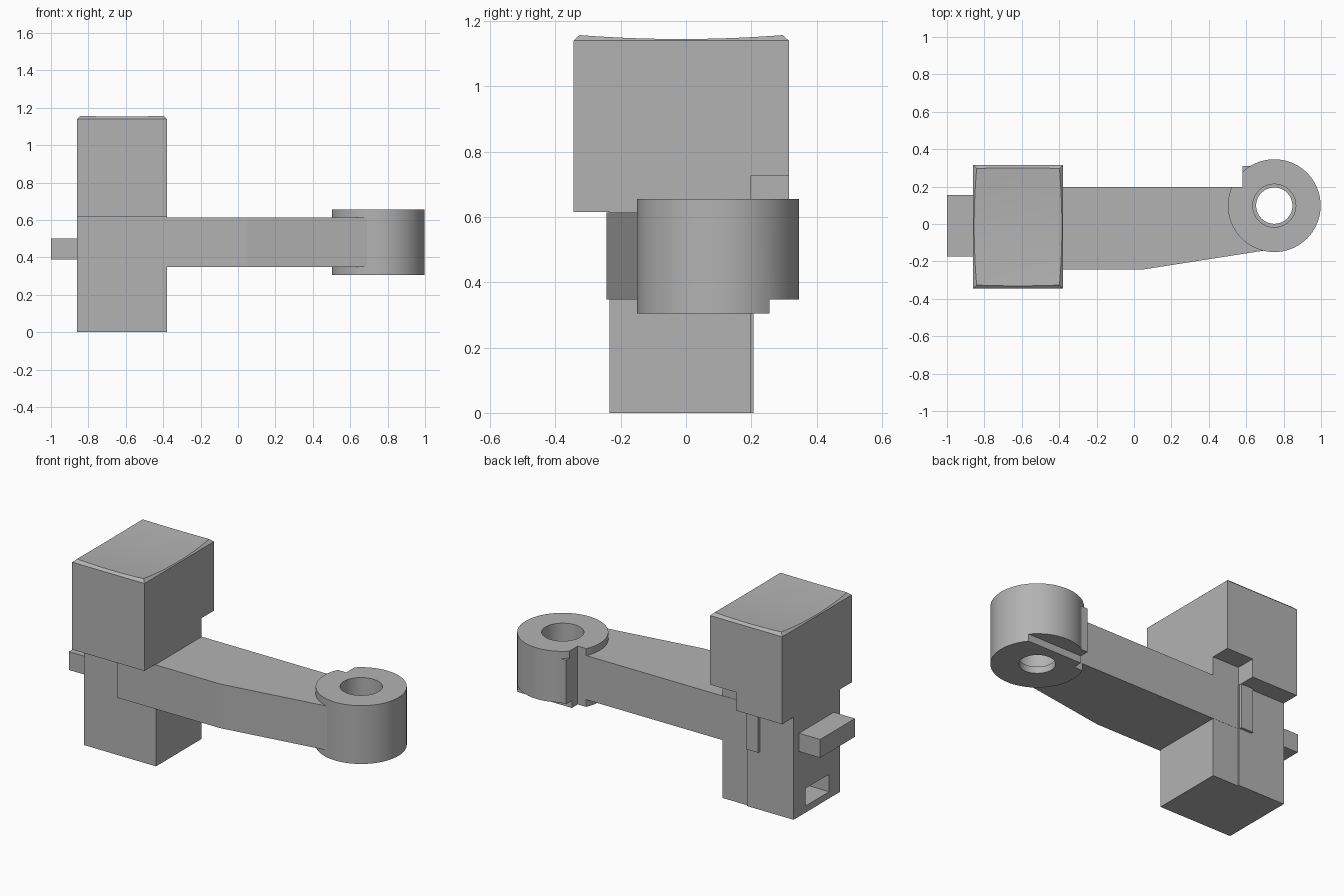
import bpy, bmesh, math

if "Cube" in bpy.data.objects:
    bpy.data.objects.remove(bpy.data.objects["Cube"])

grey = bpy.data.materials.new("plain grey")
grey.diffuse_color = (0.45, 0.45, 0.45, 1)
grey.use_nodes = True
grey.node_tree.nodes["Principled BSDF"].inputs["Base Color"].default_value = grey.diffuse_color


def finish(name, bm, smooth=False):
    bmesh.ops.recalc_face_normals(bm, faces=bm.faces)
    me = bpy.data.meshes.new(name)
    bm.to_mesh(me)
    bm.free()
    me.materials.append(grey)
    ob = bpy.data.objects.new(name, me)
    bpy.context.collection.objects.link(ob)
    if smooth:
        shade(ob)
    return ob


def shade(ob):
    bpy.ops.object.select_all(action='DESELECT')
    ob.select_set(True)
    bpy.context.view_layer.objects.active = ob
    bpy.ops.object.shade_smooth_by_angle(angle=math.radians(25))


def prism(name, outline, z0, z1):
    """Extrude an xy outline from z0 to z1."""
    bm = bmesh.new()
    low = [bm.verts.new((x, y, z0)) for x, y in outline]
    high = [bm.verts.new((x, y, z1)) for x, y in outline]
    bm.faces.new(low)
    bm.faces.new(high)
    n = len(outline)
    for i in range(n):
        j = (i + 1) % n
        bm.faces.new((low[i], low[j], high[j], high[i]))
    return finish(name, bm)


def box(name, x0, x1, y0, y1, z0, z1):
    return prism(name, [(x0, y0), (x1, y0), (x1, y1), (x0, y1)], z0, z1)


def cut(ob, cutter):
    m = ob.modifiers.new("cut", 'BOOLEAN')
    m.operation = 'DIFFERENCE'
    m.solver = 'EXACT'
    m.object = cutter
    bpy.context.view_layer.objects.active = ob
    bpy.ops.object.modifier_apply(modifier=m.name)
    bpy.data.objects.remove(cutter)


# Key button: upper block with a stepped lower back corner
ZB, ZT = 0.615, 1.14
X0, X1, Y0, Y1 = -0.86, -0.38, -0.345, 0.315
head = box("button_block", X0, X1, Y0, Y1, ZB, ZT)
cut(head, box("step_cutter", -0.555, -0.3, 0.197, 0.4, 0.5, 0.725))

# Dished cap with a narrow chamfer whose width follows the dish height
cx, cy, hx, hy = (X0 + X1) / 2, (Y0 + Y1) / 2, (X1 - X0) / 2, (Y1 - Y0) / 2
N = 14
bm = bmesh.new()


def height(u, v):
    return 0.001 + 0.012 * v * v + 0.004 * u * u


grid = []
for i in range(N + 1):
    row = []
    for j in range(N + 1):
        u, v = 2 * i / N - 1, 2 * j / N - 1
        row.append(bm.verts.new((cx + u * (hx - 1.1 * height(1, v)),
                                 cy + v * (hy - 1.1 * height(u, 1)),
                                 ZT + height(u, v))))
    grid.append(row)
for i in range(N):
    for j in range(N):
        f = bm.faces.new((grid[i][j], grid[i + 1][j], grid[i + 1][j + 1], grid[i][j + 1]))
        f.smooth = True
rim = ([(i, 0) for i in range(N)] + [(N, j) for j in range(N)] +
       [(i, N) for i in range(N, 0, -1)] + [(0, j) for j in range(N, 0, -1)])
base = [bm.verts.new((cx + (2 * i / N - 1) * hx, cy + (2 * j / N - 1) * hy, ZT)) for i, j in rim]
for k in range(len(rim)):
    m = (k + 1) % len(rim)
    a, b = rim[k], rim[m]
    bm.faces.new((base[k], base[m], grid[b[0]][b[1]], grid[a[0]][a[1]]))
finish("dished_cap", bm, True)

# Lower body with a shallow back step and a pocket in its left side
body = prism("lower_body", [(X0, -0.235), (X1, -0.235), (X1, 0.198), (-0.55, 0.198),
                            (-0.55, 0.207), (X0, 0.207)], 0, ZB)
cut(body, box("pocket_cutter", -0.95, -0.6, -0.13, 0.093, 0.04, 0.145))

# Side tab
box("side_tab", -1.0, X0, -0.175, 0.155, 0.39, 0.5)

# Lever arm, with a small rib standing proud of the body at the back
prism("lever_arm", [(-0.635, -0.243), (0.05, -0.243), (0.69, -0.143), (0.6, 0.1),
                    (0.58, 0.199), (-0.555, 0.199), (-0.555, 0.222), (-0.635, 0.222)],
      0.348, 0.613)

# Pivot ring: lathed section with a narrow lip at the foot of the bore
PX, PY, R = 0.75, 0.098, 0.248
section = [(R, 0.305), (R, 0.655), (0.115, 0.655), (0.115, 0.345), (0.097, 0.345), (0.097, 0.305)]
S = 72
bm = bmesh.new()
rings = []
for k in range(S):
    a = 2 * math.pi * k / S
    rings.append([bm.verts.new((PX + r * math.cos(a), PY + r * math.sin(a), z)) for r, z in section])
for k in range(S):
    p, q = rings[k], rings[(k + 1) % S]
    for i in range(len(section)):
        j = (i + 1) % len(section)
        bm.faces.new((p[i], q[i], q[j], p[j]))
ring = finish("pivot_ring", bm)
cut(ring, box("corner_cutter", 0.4, 0.58, 0.199, 0.5, 0.2, 0.8))
cut(ring, box("underside_cutter", 0.4, 1.2, 0.255, 0.5, 0.2, 0.348))
shade(ring)

# Stop lug on the back of the ring
prism("stop_lug", [(0.58, 0.199), (0.64, 0.199), (0.67, 0.31), (0.58, 0.31)], 0.348, 0.613)
